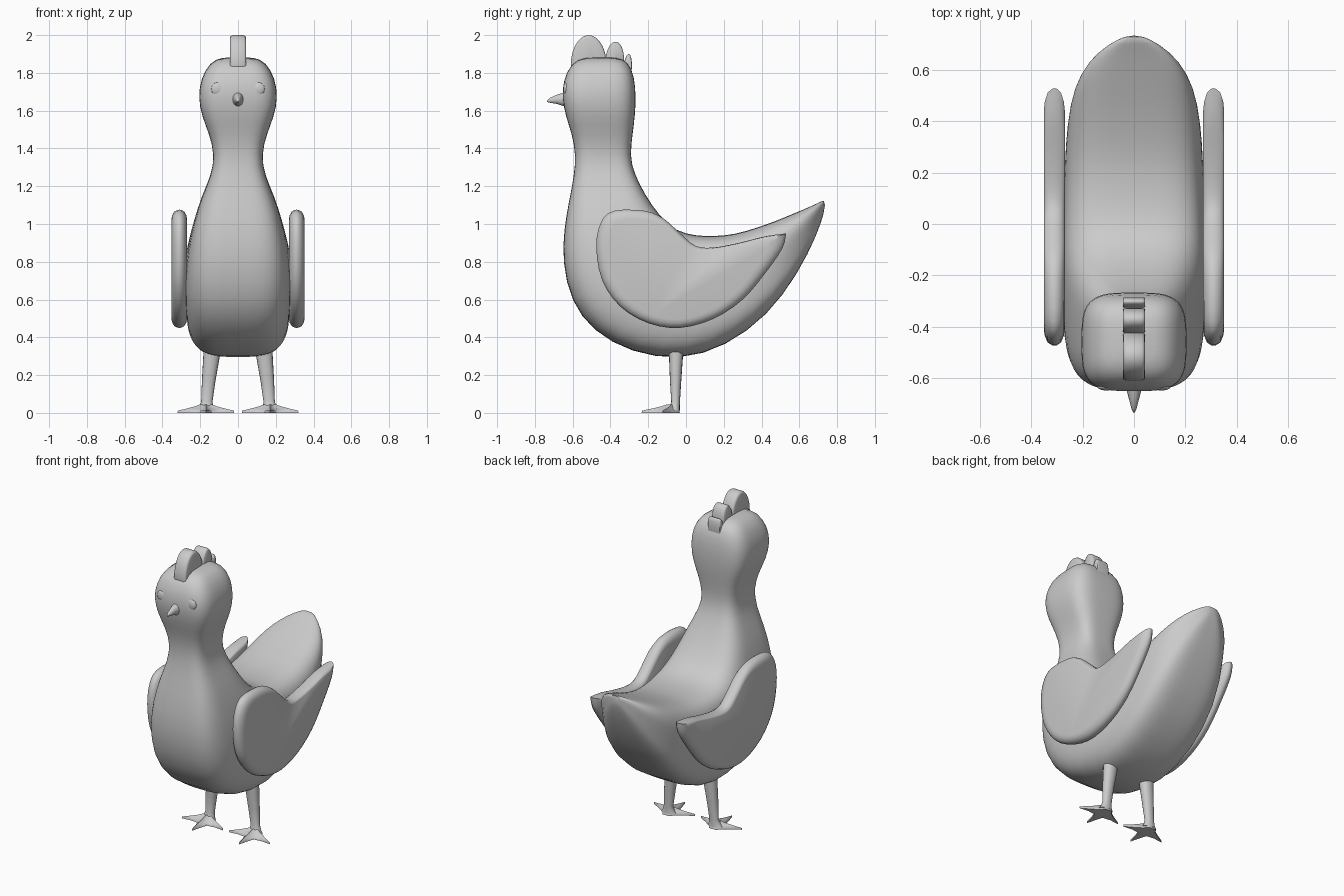
import bpy, bmesh, math
from mathutils import Vector

if "Cube" in bpy.data.objects:
    bpy.data.objects.remove(bpy.data.objects["Cube"])


def finish(name, bm, angle=40, subsurf=0):
    bmesh.ops.recalc_face_normals(bm, faces=bm.faces)
    me = bpy.data.meshes.new(name)
    bm.to_mesh(me)
    bm.free()
    ob = bpy.data.objects.new(name, me)
    bpy.context.collection.objects.link(ob)
    bpy.ops.object.select_all(action='DESELECT')
    ob.select_set(True)
    bpy.context.view_layer.objects.active = ob
    bpy.ops.object.shade_smooth_by_angle(angle=math.radians(angle))
    if subsurf:
        m = ob.modifiers.new("smooth", 'SUBSURF')
        m.levels = m.render_levels = subsurf
    return ob


def loft(name, rings, **kw):
    """Skin a list of equal-length point rings and cap both ends."""
    bm = bmesh.new()
    vs = [[bm.verts.new(p) for p in r] for r in rings]
    n = len(vs[0])
    for a, b in zip(vs, vs[1:]):
        for i in range(n):
            j = (i + 1) % n
            bm.faces.new((a[i], a[j], b[j], b[i]))
    bm.faces.new(vs[0])
    bm.faces.new(vs[-1])
    return finish(name, bm, **kw)


def section(front, back, w, n=3.6, count=40, cx=0):
    """Rounded-square ring spanning two (y, z) points with half-width w."""
    a, b = Vector((cx, *front)), Vector((cx, *back))
    c, u = (a + b) / 2, (b - a) / 2
    ring = []
    for i in range(count):
        t = 2 * math.pi * i / count
        s, k = math.sin(t), math.cos(t)
        e = lambda v: math.copysign(abs(v) ** (2 / n), v)
        ring.append(c + u * e(s) + Vector((w * e(k), 0, 0)))
    return ring


def spline(pts, steps=3):
    """Closed Catmull-Rom curve through pts; a repeated point stays sharp."""
    n, out = len(pts), []
    for i in range(n):
        p0, p1, p2, p3 = (Vector(pts[(i + k) % n]) for k in (-1, 0, 1, 2))
        if (p1 - p2).length < 1e-6:
            continue
        for s in range(steps):
            t = s / steps
            out.append(0.5 * (2 * p1 + (p2 - p0) * t + (2 * p0 - 5 * p1 + 4 * p2 - p3) * t * t
                              + (3 * p1 - p0 - 3 * p2 + p3) * t ** 3))
    return out


def slab(name, outline, layers, centre, angle=40):
    """Side profile (y, z) skinned through (x, scale) layers."""
    c = Vector(centre)
    return loft(name, [[Vector((x, *(c + (p - c) * s))) for p in outline] for x, s in layers],
                angle=angle)


# Head, neck, body and tail as one skin: front point, back point, half-width
BODY = [
    ((-.54, 1.885), (-.37, 1.885), .085), ((-.61, 1.85), (-.305, 1.86), .15),
    ((-.65, 1.76), (-.272, 1.78), .197), ((-.657, 1.67), (-.265, 1.67), .211),
    ((-.637, 1.57), (-.27, 1.57), .192), ((-.605, 1.48), (-.282, 1.48), .153),
    ((-.583, 1.37), (-.297, 1.36), .124), ((-.593, 1.25), (-.275, 1.27), .141),
    ((-.62, 1.12), (-.22, 1.16), .195), ((-.647, .97), (-.14, 1.04), .236),
    ((-.655, .80), (-.05, .96), .265), ((-.612, .59), (.05, .938), .281),
    ((-.493, .43), (.15, .935), .281), ((-.29, .317), (.26, .945), .277),
    ((-.03, .276), (.38, .982), .272), ((.21, .35), (.48, 1.018), .263),
    ((.435, .515), (.575, 1.058), .238), ((.595, .74), (.655, 1.091), .18),
    ((.695, .945), (.706, 1.115), .10), ((.735, 1.07), (.737, 1.13), .03),
]
loft("body", [section(*s) for s in BODY], angle=60, subsurf=1)

# Wings
WING = [(-.475, .88), (-.45, 1.01), (-.38, 1.07), (-.22, 1.07), (-.12, 1.03), (-.03, .95),
        (.05, .885), (.14, .875), (.28, .90), (.42, .935), (.53, .95), (.53, .95), (.51, .87),
        (.42, .74), (.30, .60), (.15, .50), (-.03, .45), (-.2, .475), (-.35, .565), (-.445, .705)]
for side, label in ((1, "right"), (-1, "left")):
    layers = [(.27, .85), (.274, .91), (.285, .97), (.30, .995), (.31, 1), (.32, .995),
              (.337, .97), (.348, .91), (.352, .85)]
    slab(label + "_wing", spline(WING), [(side * x, s) for x, s in layers], (-.05, .75), 60)

# Comb: three lobes of decreasing size
COMB = [((-.515, 1.84), .095, .16, 0), ((-.378, 1.86), .05, .105, -.05), ((-.312, 1.81), .024, .09, -.1)]
for i, ((y, z), ry, rz, tilt) in enumerate(COMB):
    pts = []
    for k in range(28):
        t = 2 * math.pi * k / 28
        py, pz = ry * math.cos(t), rz * math.sin(t) * (1 if math.sin(t) > 0 else .4)
        pts.append(Vector((y + py - tilt * pz, z + pz)))
    slab("comb_lobe_%d" % (i + 1), pts,
         [(-.043, .9), (-.04, .96), (-.03, 1), (.03, 1), (.04, .96), (.043, .9)], (y, z), 60)

# Beak
loft("beak", [[(r * .8 * math.cos(2 * math.pi * k / 16), y, z + r * math.sin(2 * math.pi * k / 16))
               for k in range(16)]
              for y, r, z in ((-.62, .045, 1.66), (-.655, .034, 1.66), (-.685, .024, 1.66),
                              (-.72, .013, 1.655), (-.735, .004, 1.65))], angle=60)

# Eyes, legs and feet, one per side
FOOT = [(0, -.235), (.014, -.18), (.03, -.125), (.085, -.118), (.15, -.125), (.09, -.09),
        (.045, -.06), (.025, -.033)]
FOOT += [(-x, y) for x, y in FOOT[:0:-1]]
for side, label in ((1, "right"), (-1, "left")):
    bm = bmesh.new()
    bmesh.ops.create_uvsphere(bm, u_segments=20, v_segments=12, radius=.034)
    bmesh.ops.scale(bm, vec=(1, .4, 1), verts=bm.verts)
    bmesh.ops.translate(bm, vec=(side * .108, -.636, 1.715), verts=bm.verts)
    finish(label + "_eye", bm, 60)

    legs = [(.40, .13, .052, -.055, .045), (.30, .14, .044, -.053, .037), (.17, .155, .036, -.055, .03),
            (.06, .165, .03, -.055, .023), (.03, .168, .037, -.06, .027), (.012, .17, .05, -.066, .034)]
    loft(label + "_leg", [section((y - d, z), (y + d, z), w, 2.2, 16, side * x)
                          for z, x, w, y, d in legs], angle=60)
    rings = []
    for z, s in ((0, 1), (.012, .99), (.022, .7), (.034, .4), (.045, .2)):
        rings.append([(side * .17 + x * s, -.065 + (y + .065) * s, z) for x, y in FOOT])
    loft(label + "_foot", rings, angle=60)
